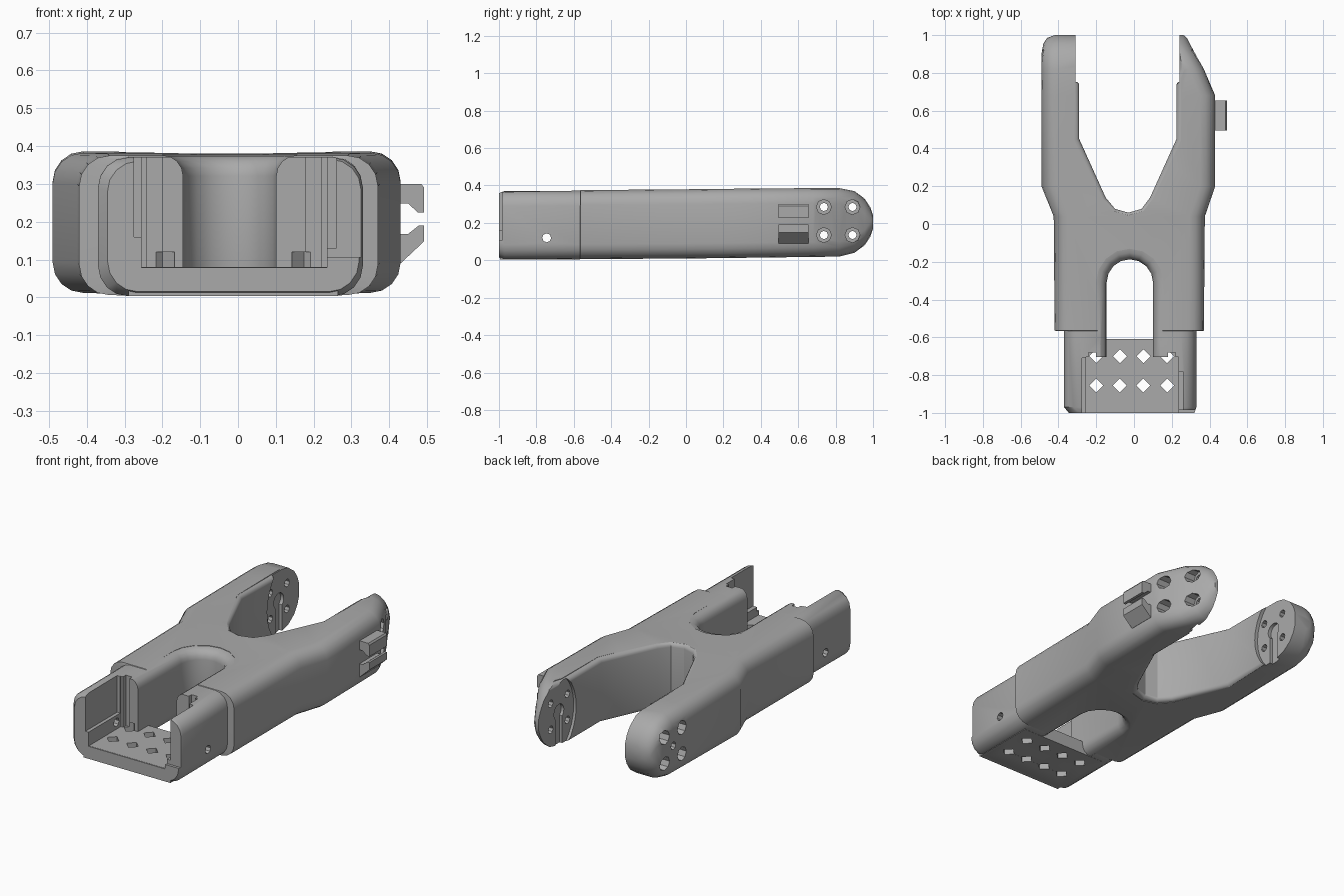
import bpy, bmesh, math
from mathutils import Vector, Matrix

if "Cube" in bpy.data.objects:
    bpy.data.objects.remove(bpy.data.objects["Cube"])

grey = bpy.data.materials.new("mid_grey")
grey.use_nodes = True
grey.diffuse_color = (0.4, 0.4, 0.4, 1)
grey.node_tree.nodes["Principled BSDF"].inputs["Base Color"].default_value = (0.4, 0.4, 0.4, 1)


def make(name, bm):
    bmesh.ops.recalc_face_normals(bm, faces=bm.faces)
    mesh = bpy.data.meshes.new(name)
    bm.to_mesh(mesh)
    bm.free()
    mesh.materials.append(grey)
    ob = bpy.data.objects.new(name, mesh)
    bpy.context.collection.objects.link(ob)
    return ob


def loft(name, rings):
    """Skin a list of equal-length rings and cap both ends."""
    bm = bmesh.new()
    rows = [[bm.verts.new(p) for p in ring] for ring in rings]
    n = len(rows[0])
    for a, b in zip(rows, rows[1:]):
        for i in range(n):
            j = (i + 1) % n
            bm.faces.new((a[i], a[j], b[j], b[i]))
    bm.faces.new(rows[0])
    bm.faces.new(rows[-1])
    return make(name, bm)


def box(name, x, y, z):
    ring = [(x[0], y[0]), (x[1], y[0]), (x[1], y[1]), (x[0], y[1])]
    return loft(name, [[(px, py, h) for px, py in ring] for h in z])


def rod(name, x, y, z, r, sides):
    """Cylinder running along x."""
    bm = bmesh.new()
    m = Matrix.Translation(((x[0] + x[1]) / 2, y, z)) @ Matrix.Rotation(math.pi / 2, 4, "Y")
    bmesh.ops.create_cone(bm, cap_ends=True, segments=sides, radius1=r, radius2=r,
                          depth=x[1] - x[0], matrix=m)
    return make(name, bm)


def combine(target, tool, op="DIFFERENCE"):
    mod = target.modifiers.new("combine", "BOOLEAN")
    mod.operation, mod.solver, mod.object = op, "EXACT", tool
    bpy.context.view_layer.objects.active = target
    bpy.ops.object.modifier_apply(modifier=mod.name)
    bpy.data.objects.remove(tool)


def section(y, xl, xr, z0, z1, r=0.08, steps=4):
    """Rounded rectangle standing across the length of the body."""
    r = min(r, (z1 - z0) * 0.45)
    ring = []
    for k, (cx, cz) in enumerate([(xr - r, z1 - r), (xl + r, z1 - r),
                                  (xl + r, z0 + r), (xr - r, z0 + r)]):
        for s in range(steps + 1):
            a = (k + s / steps) * math.pi / 2
            ring.append((cx + r * math.cos(a), y, cz + r * math.sin(a)))
    return ring


def flared_prism(name, pts, r, z0, z1, steps=4):
    """Upright cutter whose rims flare out, leaving rounded edges (points run anticlockwise)."""
    pts = [Vector(p) for p in pts]
    n = len(pts)

    def grown(d):
        out = []
        for i, p in enumerate(pts):
            a, b = (p - pts[i - 1]).normalized(), (pts[(i + 1) % n] - p).normalized()
            na, nb = Vector((a.y, -a.x)), Vector((b.y, -b.x))
            out.append(p + (na + nb) * d / (1 + na.dot(nb)))
        return out

    arc = [(r * (1 - math.sin(t)), r * (1 - math.cos(t)))
           for t in [s / steps * math.pi / 2 for s in range(steps + 1)]]
    low = [(z0 - 0.1, r)] + [(z0 + h, d) for d, h in arc]
    high = [(z1 - h, d) for d, h in reversed(arc)] + [(z1 + 0.1, r)]
    return loft(name, [[(p.x, p.y, z) for p in grown(d)] for z, d in low + high])


# Main body: rounded sections running front to back
body = loft("bracket_body", [section(*s) for s in [
    (-1.0, -0.345, 0.32, 0.015, 0.36), (-0.97, -0.37, 0.33, 0.003, 0.37),
    (-0.567, -0.37, 0.33, 0.005, 0.372), (-0.565, -0.42, 0.37, 0.006, 0.375),
    (0.04, -0.425, 0.375, 0.01, 0.38), (0.2, -0.49, 0.43, 0.012, 0.382),
    (0.68, -0.49, 0.43, 0.018, 0.386), (0.82, -0.49, 0.37, 0.02, 0.386),
    (0.9, -0.49, 0.325, 0.04, 0.37), (0.955, -0.48, 0.295, 0.08, 0.33),
    (0.985, -0.46, 0.28, 0.125, 0.285), (1.0, -0.42, 0.262, 0.17, 0.24)]])

# Rear fork opening
combine(body, flared_prism("fork_cutter", [
    (0.24, 1.2), (-0.29, 1.2), (-0.29, 0.45), (-0.15, 0.14), (-0.1, 0.08), (-0.03, 0.06),
    (0.04, 0.08), (0.085, 0.14), (0.225, 0.45), (0.225, 0.78), (0.24, 0.82)],
    0.025, 0.013, 0.383))

# Front slot with round inner end
cx, half = -0.022, 0.123
arch = [(cx + half * math.cos(a), -0.31 + half * math.sin(a))
        for a in [k * math.pi / 8 for k in range(9)]]
combine(body, flared_prism("slot_cutter", arch + [(cx - half, -0.8), (cx + half, -0.8)],
                           0.055, 0.006, 0.376))

# Front pocket, side reliefs and vertical grooves
for x, y, z in [((-0.255, 0.235), (-1.2, -0.705), (0.079, 0.6)),
                ((-0.275, 0), (-1.2, -0.71), (0.16, 0.6)),
                ((0, 0.26), (-1.2, -0.78), (0.13, 0.6)),
                ((0.2, 0.5), (-1.2, -0.985), (0.105, 0.6)),
                ((-0.24, -0.2), (-0.73, -0.68), (0.079, 0.6)),
                ((0.18, 0.22), (-0.73, -0.68), (0.079, 0.6))]:
    combine(body, box("pocket_cutter", x, y, z))

# Floor plate with diamond holes
combine(body, box("floor", (-0.29, 0.265), (-0.995, -0.61), (0.004, 0.08)), "UNION")
for x in (-0.2, -0.075, 0.05, 0.175):
    for y in (-0.7, -0.855):
        ring = [(x + 0.037, y), (x, y + 0.037), (x - 0.037, y), (x, y - 0.037)]
        combine(body, loft("diamond_cutter", [[(a, b, h) for a, b in ring] for h in (-0.1, 0.12)]))

# Pin holes through the front walls
combine(body, rod("pin_cutter", (-0.6, 0.6), -0.745, 0.12, 0.024, 8))

# Arm tips: inner disc seats, horn slots, bolt holes and counterbores
for seat, slot in [((-0.31, -0.2), (-0.33, -0.2)), ((0.12, 0.241), (0.12, 0.258))]:
    combine(body, rod("seat_cutter", seat, 0.95, 0.2, 0.27, 32))
    combine(body, box("horn_cutter", slot, (0.785, 0.845), (-0.1, 0.21)))
    combine(body, rod("hub_cutter", slot, 0.815, 0.21, 0.045, 16))
for y in (0.737, 0.89):
    for z in (0.135, 0.285):
        combine(body, rod("bolt_cutter", (-0.7, 0.7), y, z, 0.022, 8))
        combine(body, rod("left_bore_cutter", (0.285, 0.7), y, z, 0.04, 8))
        combine(body, rod("right_bore_cutter", (-0.7, -0.36), y, z, 0.04, 8))
combine(body, rod("axle_cutter", (-0.7, -0.36), 0.815, 0.21, 0.022, 8))

# Cable clip hooks on the left arm
hooks = {"upper_clip_hook": [(0.41, 0.3), (0.485, 0.3), (0.492, 0.29), (0.492, 0.225),
                             (0.475, 0.225), (0.45, 0.248), (0.41, 0.248)],
         "lower_clip_hook": [(0.41, 0.09), (0.43, 0.09), (0.492, 0.148), (0.492, 0.19),
                             (0.478, 0.19), (0.45, 0.168), (0.41, 0.168)]}
parts = [body]
for name, prof in hooks.items():
    parts.append(loft(name, [[(x, y, z) for x, z in prof] for y in (0.495, 0.655)]))

# Smooth rounded surfaces, crisp corners
bpy.ops.object.select_all(action="DESELECT")
for ob in parts:
    ob.select_set(True)
bpy.context.view_layer.objects.active = body
bpy.ops.object.shade_smooth_by_angle(angle=math.radians(30))
